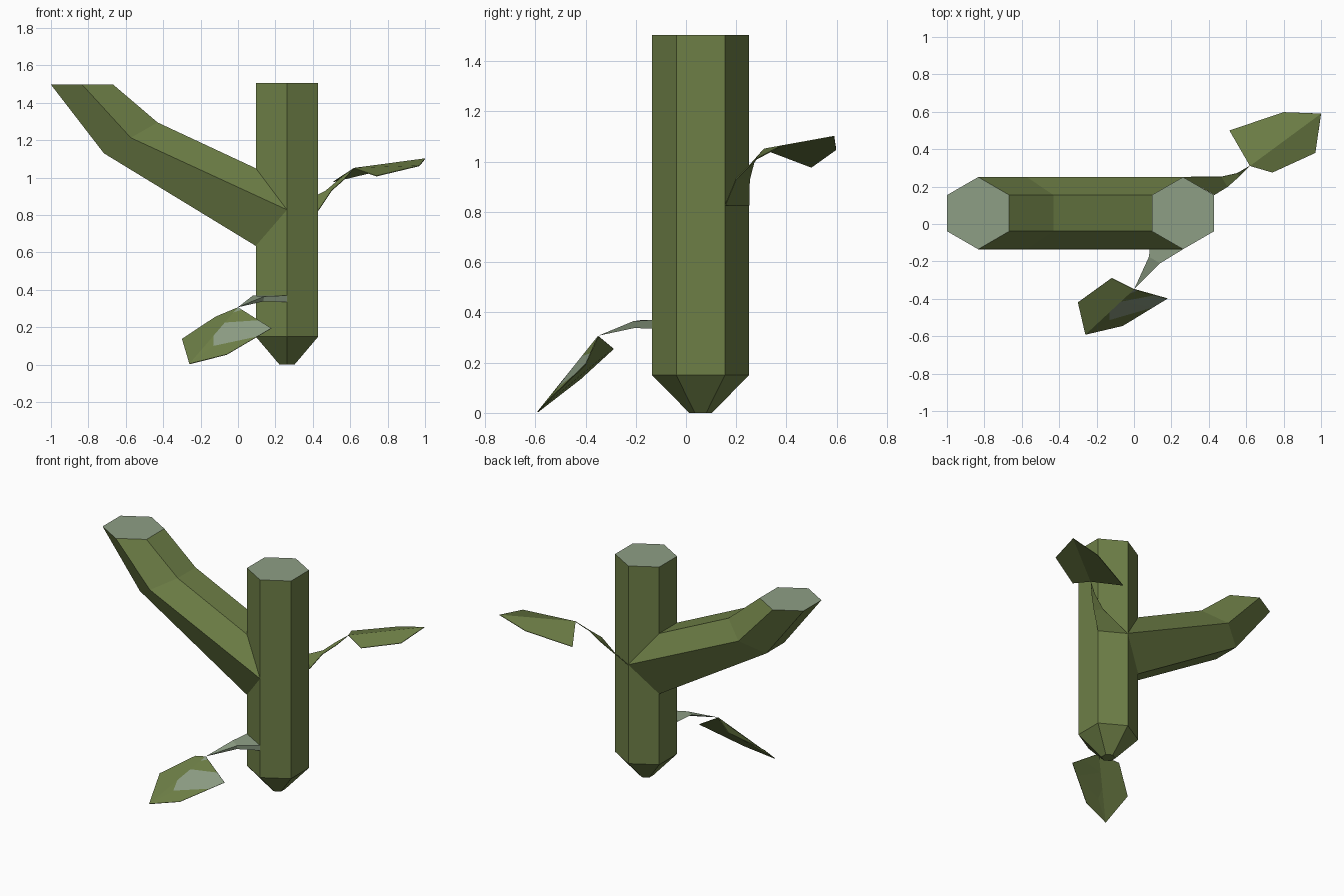
import bpy, bmesh
from mathutils import Vector as V

if "Cube" in bpy.data.objects:
    bpy.data.objects.remove(bpy.data.objects["Cube"])


def material(name, rgb):
    m = bpy.data.materials.new(name)
    m.diffuse_color = (*rgb, 1)
    m.use_nodes = True
    m.node_tree.nodes["Principled BSDF"].inputs["Base Color"].default_value = m.diffuse_color
    return m


CUT = material("pale cut wood", (0.27, 0.345, 0.235))
GREEN = material("mossy green", (0.155, 0.212, 0.062))


def finish(name, bm, thickness=0):
    me = bpy.data.meshes.new(name)
    bm.to_mesh(me)
    bm.free()
    me.materials.append(CUT)      # slot 0
    me.materials.append(GREEN)    # slot 1
    ob = bpy.data.objects.new(name, me)
    bpy.context.collection.objects.link(ob)
    if thickness:
        s = ob.modifiers.new("thickness", 'SOLIDIFY')
        s.thickness = thickness
        s.offset = -1
        s.material_offset = s.material_offset_rim = 1   # underside is always green
    return ob


def tube(name, rings, cap_start):
    """Loft between hexagonal rings; the last ring is a pale flat cut."""
    bm = bmesh.new()
    loops = [[bm.verts.new(p) for p in r] for r in rings]
    for a, b in zip(loops, loops[1:]):
        for i in range(6):
            j = (i + 1) % 6
            bm.faces.new((a[i], a[j], b[j], b[i]))
    if cap_start:
        bm.faces.new(loops[0])
    bm.faces.new(loops[-1])
    bmesh.ops.recalc_face_normals(bm, faces=bm.faces)
    for f in bm.faces:
        f.material_index = 0 if f.normal.z > 0.95 else 1
    return finish(name, bm)


def sheet(name, green, pale=(), thickness=0.004):
    """Thin part made of polygons, all turned to face upward."""
    bm = bmesh.new()
    for polys, idx in ((green, 1), (pale, 0)):
        for poly in polys:
            f = bm.faces.new([bm.verts.new(p) for p in poly])
            f.material_index = idx
            f.normal_update()
            if f.normal.z < 0:
                f.normal_flip()
    bmesh.ops.remove_doubles(bm, verts=bm.verts, dist=0.0005)
    return finish(name, bm, thickness)


# Trunk: hexagonal column with a tapered foot
CX, CY = 0.262, 0.058
HEX = [(0, 1), (1, .5), (1, -.5), (0, -1), (-1, -.5), (-1, .5)]


def trunk_ring(rx, ry, z):
    return [(CX + rx * x, CY + ry * y, z) for x, y in HEX]


tube("trunk", [trunk_ring(.04, .045, 0), trunk_ring(.167, .193, .15),
               trunk_ring(.167, .193, 1.505)], True)


# Branch: same hexagon bent out to the left (top, middle and bottom edge of each ring)
def branch_ring(top, mid, low):
    pts = [(top, .5), (mid, 1), (low, .5), (low, -.5), (mid, -1), (top, -.5)]
    return [(x, CY + .193 * y, z) for (x, z), y in pts]


tube("branch", [branch_ring((.095, 1.05), (.262, .828), (.095, .635)),
                branch_ring((-.43, 1.295), (-.573, 1.213), (-.717, 1.13)),
                branch_ring((-.667, 1.497), (-.833, 1.497), (-1, 1.497))], False)

# Upper leaf, folded along its midrib, and its stem
S, T = V((.62, .31, 1.052)), V((1, .59, 1.103))
sheet("upper_leaf", [
    [S, (.74, .275, 1.01), (.97, .38, 1.065), T],
    [S, (.51, .5, .98), (.8, .598, 1.05), T]])
base = [V((.43, .155, .828)), V((.262, .25, .828))]
mid = [V((.5, .198, .933)), V((.468, .252, .93))]
neck = [V((.565, .255, .99)), V((.55, .27, 1.0))]
sheet("upper_leaf_stem", [
    [base[0], mid[0], mid[1], base[1]],
    [mid[0], neck[0], neck[1], mid[1]],
    [neck[0], S, neck[1]]])

# Lower leaf with a worn pale patch beside its midrib
S, T = V((0, -.35, .307)), V((-.26, -.592, .005))
A, B = V((.178, -.4, .195)), V((-.06, -.545, .055))
r0, r1, r2 = (S.lerp(T, t) for t in (.09, .27, .5))
p0, p1 = S.lerp(A, .12), S.lerp(A, .62)
e = A.lerp(B, .32)
q = S.lerp(T, .62).lerp(B, .3)
sheet("lower_leaf", [
    [S, (-.12, -.29, .257), (-.3, -.42, .138), T, r2, r1, r0],
    [r0, p0, p1, r1],
    [r2, q, T],
    [q, e, B, T]],
    [[S, p0, r0], [r1, p1, A, e], [r1, e, q, r2]])

# Lower leaf stem: flat top with a thin front edge, all pale
b0, b1, b2 = V((.095, -.04, .37)), V((.262, -.135, .37)), V((.262, -.135, .335))
m0, m1, m2 = V((.08, -.175, .37)), V((.14, -.21, .365)), V((.135, -.205, .338))
stem = sheet("lower_leaf_stem", [], [
    [b0, b1, m1, m0], [b1, b2, m2, m1], [m0, m1, S], [m1, m2, S],
    [b2, b0, m0, m2], [m0, m2, S]], 0)
bm = bmesh.new()
bm.from_mesh(stem.data)
bmesh.ops.recalc_face_normals(bm, faces=bm.faces)
bm.to_mesh(stem.data)
bm.free()
